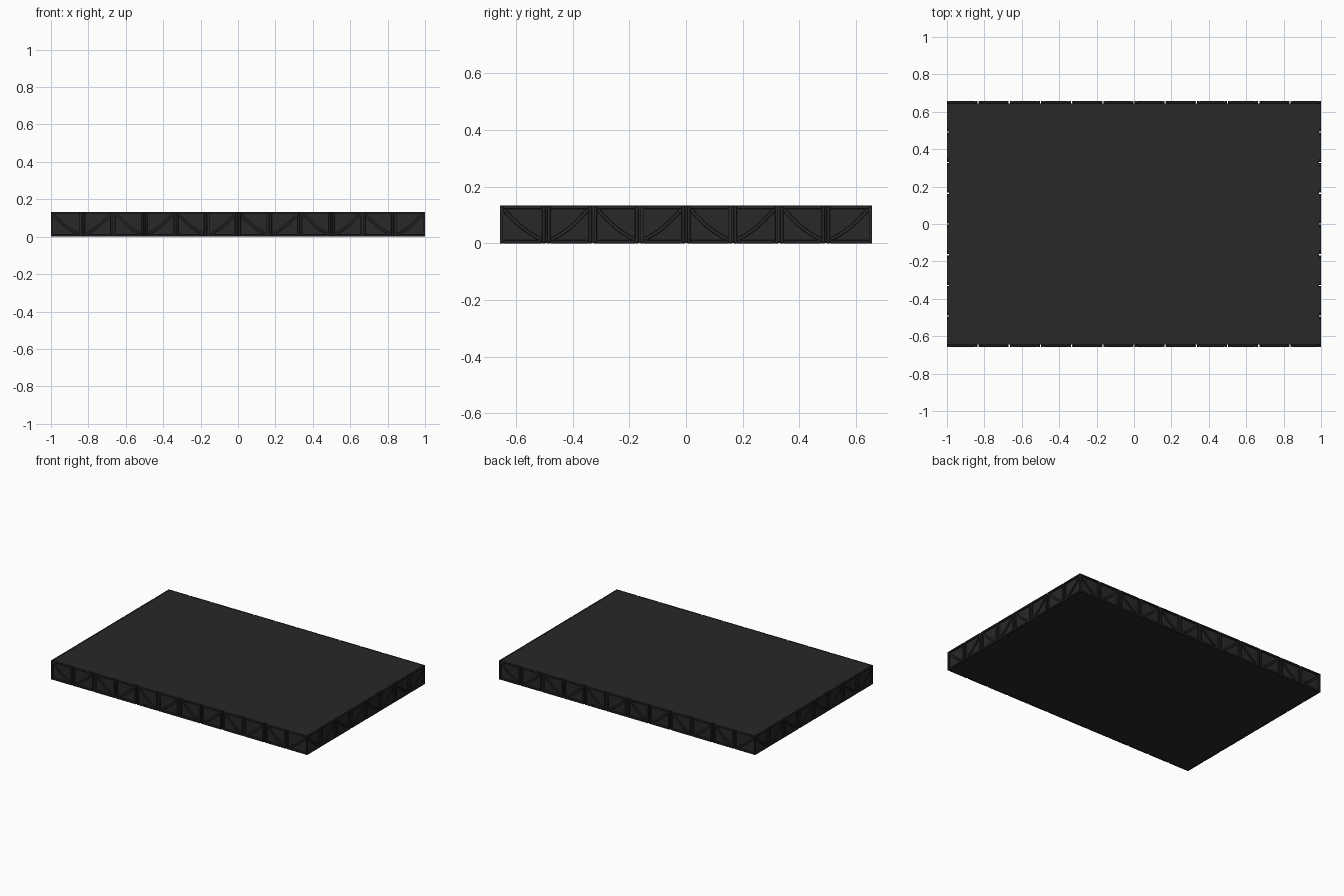
import bpy, bmesh, math
from mathutils import Matrix, Vector

if "Cube" in bpy.data.objects:
    bpy.data.objects.remove(bpy.data.objects["Cube"])

HX, HY, H = 1.0, 0.657, 0.133   # half length, half width, height
DEPTH = 0.012                   # how far the panel frames stand proud of the core
GAP, BAR = 0.006, 0.012

mat = bpy.data.materials.new("dark_metal")
mat.diffuse_color = (0.021, 0.021, 0.021, 1)
mat.use_nodes = True
mat.node_tree.nodes["Principled BSDF"].inputs["Base Color"].default_value = mat.diffuse_color


def finish(bm, name, bevel=0.0):
    bmesh.ops.recalc_face_normals(bm, faces=bm.faces[:])
    me = bpy.data.meshes.new(name)
    bm.to_mesh(me)
    bm.free()
    ob = bpy.data.objects.new(name, me)
    bpy.context.collection.objects.link(ob)
    me.materials.append(mat)
    if bevel:
        m = ob.modifiers.new("edge_bevel", "BEVEL")
        m.width, m.segments = bevel, 1
    return ob


def box(bm, lo, hi):
    lo, hi = Vector(lo), Vector(hi)
    m = Matrix.Translation((lo + hi) / 2) @ Matrix.Diagonal((*(hi - lo), 1))
    bmesh.ops.create_cube(bm, size=1, matrix=m)


def brace(bm, u0, z0, u1, z1, width, depth, bow, steps=8):
    """Slightly bowed diagonal strip lying in the panel plane."""
    rings = []
    for i in range(steps + 1):
        t = i / steps
        u = u0 + (u1 - u0) * t
        z = z0 + (z1 - z0) * t - bow * math.sin(math.pi * t)
        slope = Vector((u1 - u0, z1 - z0 - bow * math.pi * math.cos(math.pi * t)))
        n = Vector((-slope.y, slope.x)).normalized() * width / 2
        rings.append([bm.verts.new(p) for p in (
            (u + n.x, 0, z + n.y), (u + n.x, -depth, z + n.y),
            (u - n.x, -depth, z - n.y), (u - n.x, 0, z - n.y))])
    for a, b in zip(rings, rings[1:]):
        for k in range(4):
            bm.faces.new((a[k], a[(k + 1) % 4], b[(k + 1) % 4], b[k]))
    bm.faces.new(rings[0])
    bm.faces.new(rings[-1][::-1])


def panel_row(name, half, count, offset, angle):
    """A row of framed panels with alternating diagonals, on one side."""
    bm = bmesh.new()
    w = 2 * half / count
    for i in range(count):
        a = -half + i * w + (GAP / 2 if i else 0)
        b = -half + (i + 1) * w - (GAP / 2 if i < count - 1 else 0)
        box(bm, (a, -DEPTH, 0), (a + BAR, 0, H))
        box(bm, (b - BAR, -DEPTH, 0), (b, 0, H))
        box(bm, (a + BAR, -DEPTH, 0), (b - BAR, 0, BAR))
        box(bm, (a + BAR, -DEPTH, H - BAR), (b - BAR, 0, H))
        zs = (H - BAR, BAR) if i % 2 == 0 else (BAR, H - BAR)
        brace(bm, a + BAR, zs[0], b - BAR, zs[1], 0.013, DEPTH * 0.7, 0.012)
    bm.transform(Matrix.Rotation(angle, 4, "Z") @ Matrix.Translation((0, -offset + DEPTH, 0)))
    finish(bm, name, 0.0015)


# Solid platform core
bm = bmesh.new()
box(bm, (-HX + DEPTH, -HY + DEPTH, 0.0005), (HX - DEPTH, HY - DEPTH, H - 0.0005))
finish(bm, "platform_core")

# Truss panels on the four sides
panel_row("front_panels", HX, 12, HY, 0)
panel_row("right_panels", HY, 8, HX, math.pi / 2)
panel_row("back_panels", HX, 12, HY, math.pi)
panel_row("left_panels", HY, 8, HX, -math.pi / 2)
